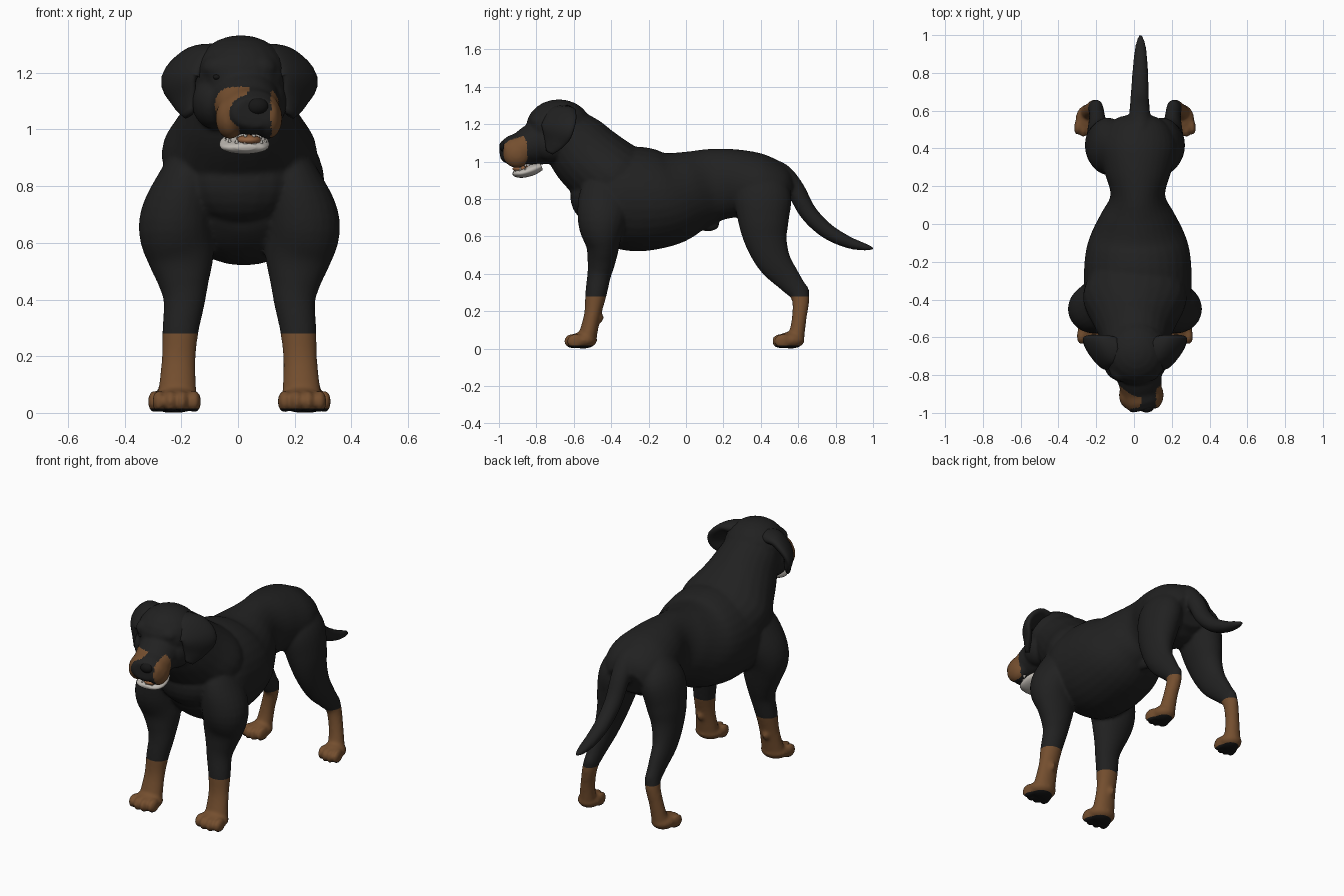
import bpy, bmesh, math
from mathutils import Vector, Matrix

cube = bpy.data.objects.get("Cube")
if cube:
    bpy.data.objects.remove(cube)


def material(name, rgb):
    m = bpy.data.materials.new(name)
    m.use_nodes = True
    m.diffuse_color = (*rgb, 1)
    m.node_tree.nodes["Principled BSDF"].inputs["Base Color"].default_value = (*rgb, 1)
    return m


black = material("black coat", (0.015, 0.015, 0.015))
tan = material("tan markings", (0.175, 0.077, 0.028))
dark = material("dark pads and nose", (0.008, 0.008, 0.008))
ivory = material("ivory jaw", (0.52, 0.49, 0.45))
rust = material("rust tongue", (0.28, 0.12, 0.05))


def spline(pts, steps=5):
    """Catmull-Rom interpolation of ring data."""
    p = [Vector(q) for q in pts]
    p = [p[0] * 2 - p[1]] + p + [p[-1] * 2 - p[-2]]
    out = []
    for a, b, c, d in zip(p, p[1:], p[2:], p[3:]):
        for i in range(steps):
            t = i / steps
            out.append(0.5 * (2 * b + (c - a) * t + (2 * a - 5 * b + 4 * c - d) * t * t
                              + (3 * b - a - 3 * c + d) * t ** 3))
    return out + [p[-2]]


def tube(bm, pts, axis=(1, 0, 0), sides=24):
    """Loft elliptical rings given as x, y, z, radius along axis, radius across."""
    rings = spline(pts)
    centres = [Vector(r[:3]) for r in rings]
    loops = []
    for i, r in enumerate(rings):
        t = (centres[min(i + 1, len(rings) - 1)] - centres[max(i - 1, 0)]).normalized()
        s = Vector(axis)
        s = (s - t * s.dot(t)).normalized()
        u = t.cross(s)
        loops.append([bm.verts.new(centres[i] + s * r[3] * math.cos(a) + u * r[4] * math.sin(a))
                      for a in (math.tau * k / sides for k in range(sides))])
    for a, b in zip(loops, loops[1:]):
        for k in range(sides):
            n = (k + 1) % sides
            bm.faces.new((a[k], a[n], b[n], b[k]))
    bm.faces.new(loops[0][::-1])
    bm.faces.new(loops[-1])


def ball(bm, centre, radii, yaw=0):
    bmesh.ops.create_uvsphere(bm, u_segments=20, v_segments=12, radius=1,
                              matrix=Matrix.Translation(centre) @ Matrix.Rotation(yaw, 4, "Z")
                              @ Matrix.Diagonal((*radii, 1)))


def mirror(bm):
    """Copy everything so far to the other side."""
    dup = bmesh.ops.duplicate(bm, geom=bm.verts[:] + bm.edges[:] + bm.faces[:])["geom"]
    for v in dup:
        if isinstance(v, bmesh.types.BMVert):
            v.co.x = 0.01 - v.co.x
    bmesh.ops.reverse_faces(bm, faces=[f for f in dup if isinstance(f, bmesh.types.BMFace)])


def finish(name, bm, mats):
    bmesh.ops.recalc_face_normals(bm, faces=bm.faces)
    for f in bm.faces:
        f.smooth = True
    me = bpy.data.meshes.new(name)
    bm.to_mesh(me)
    bm.free()
    for m in mats:
        me.materials.append(m)
    ob = bpy.data.objects.new(name, me)
    bpy.context.collection.objects.link(ob)
    return ob


body = bmesh.new()

# Front legs
tube(body, [(.13, -.38, .95, .07, .10), (.19, -.425, .81, .105, .145), (.23, -.45, .67, .13, .128),
            (.212, -.445, .55, .118, .09), (.202, -.453, .46, .09, .074), (.20, -.465, .39, .073, .063),
            (.213, -.482, .29, .064, .057), (.22, -.50, .18, .06, .045), (.225, -.53, .05, .07, .05)])
ball(body, (.225, -.462, .165), (.022, .022, .028))
# Hind legs with hocks
tube(body, [(.09, .40, .95, .06, .08), (.14, .41, .82, .105, .15), (.17, .415, .68, .10, .135),
            (.187, .43, .57, .08, .112), (.20, .475, .46, .06, .09), (.205, .555, .36, .044, .066),
            (.213, .61, .28, .04, .049), (.235, .605, .16, .041, .039), (.25, .585, .04, .05, .045)])
ball(body, (.208, .63, .305), (.03, .028, .04))
# Paws and toes
for x, y, w, splay in ((.225, -.55, .083, .03), (.253, .56, .066, .12)):
    ball(body, (x, y, .045), (w, .075, .045), splay)
    for k in (-1.5, -.5, .5, 1.5):
        reach = .063 - .014 * abs(k)
        ball(body, (x + k * w * .5 + splay * reach, y - reach, .04), (w * .29, .046, .04), splay)
# Brows and cheeks
ball(body, (.075, -.775, 1.215), (.065, .06, .05))
ball(body, (.09, -.72, 1.10), (.085, .11, .10))
mirror(body)

# Torso, hips and breast
sections = [(-.56, .90, .74, .10), (-.51, 1.0, .64, .18), (-.41, 1.07, .56, .27),
            (-.26, 1.08, .52, .285), (-.10, 1.06, .55, .265), (.04, 1.06, .635, .20),
            (.15, 1.07, .68, .145), (.27, 1.065, .70, .175), (.39, 1.04, .68, .205),
            (.49, .985, .69, .18), (.55, .90, .73, .12)]
tube(body, [(.02, y, (t + b) / 2, w, (t - b) / 2) for y, t, b, w in sections], sides=32)
ball(body, (.01, -.475, .82), (.20, .145, .16))
ball(body, (.02, .12, .665), (.03, .06, .038))
# Neck
tube(body, [(.005, -.28, .85, .25, .21), (.005, -.40, .92, .275, .205), (.005, -.51, 1.01, .222, .195),
            (.005, -.585, 1.09, .185, .18), (.005, -.65, 1.16, .165, .15)])
# Skull, muzzle and hanging upper lips
ball(body, (.01, -.68, 1.185), (.172, .175, .148))
tube(body, [(.015, -.72, 1.12, .14, .13), (.03, -.82, 1.09, .118, .112), (.04, -.89, 1.068, .108, .088),
            (.052, -.945, 1.06, .10, .077), (.06, -.985, 1.06, .078, .052)])
for x in (-.028, .105):
    ball(body, (x, -.905, 1.04), (.052, .075, .074))
# Tail
tube(body, [(.02, .42, .975, .06, .05), (.03, .51, .94, .062, .052), (.03, .583, .855, .056, .05),
            (.03, .652, .73, .05, .047), (.032, .75, .632, .045, .042), (.034, .86, .572, .038, .033),
            (.035, .95, .545, .027, .021), (.035, 1.004, .535, .008, .008)])

# Fuse the forms into one smooth skin
rough = finish("body_forms", body, [])
mod = rough.modifiers.new("fuse", "REMESH")
mod.mode = "VOXEL"
mod.voxel_size = 0.009
mod = rough.modifiers.new("relax", "SMOOTH")
mod.factor = 0.5
mod.iterations = 7
dg = bpy.context.evaluated_depsgraph_get()
fused = bpy.data.meshes.new_from_object(rough.evaluated_get(dg))
skin = bmesh.new()
skin.from_mesh(fused)
bpy.data.objects.remove(rough)
bpy.data.meshes.remove(fused)

# Coat markings: tan socks, dark soles, tan muzzle sides
for z in (.28, .016):
    bmesh.ops.bisect_plane(skin, geom=skin.verts[:] + skin.edges[:] + skin.faces[:],
                           plane_co=(0, 0, z), plane_no=(0, 0, 1))
for f in skin.faces:
    c = f.calc_center_median()
    patch = abs((c.y + .915) / .068) ** 2.5 + abs((c.z - 1.055) / .096) ** 2.5 < 1
    side = c.x < .005 + max(0, c.z - 1.07) * .5 or c.x > .116
    f.material_index = 2 if c.z < .016 else 1 if c.z < .28 or (patch and side) else 0
finish("body", skin, [black, tan, dark])

# Ears: flaps that lie against the head, flare outward and hang forward
ears = bmesh.new()
tube(ears, [(.09, -.66, 1.27, .06, .035), (.155, -.67, 1.255, .088, .036), (.213, -.685, 1.185, .108, .03),
            (.20, -.705, 1.11, .07, .022), (.183, -.73, 1.05, .024, .012)], axis=(.58, .82, 0))
mirror(ears)
finish("ears", ears, [black])

# Nose and eyes
nose = bmesh.new()
ball(nose, (.066, -.966, 1.082), (.042, .032, .032))
finish("nose", nose, [dark])
eyes = bmesh.new()
ball(eyes, (.085, -.826, 1.185), (.014, .01, .009))
mirror(eyes)
finish("eyes", eyes, [dark])

# Lower jaw with tongue and teeth
jaw = bmesh.new()
tube(jaw, [(.02, -.775, .975, .065, .022), (.022, -.82, .957, .086, .03), (.023, -.87, .94, .086, .026),
           (.024, -.905, .936, .07, .02), (.025, -.925, .938, .035, .01)])
finish("lower_jaw", jaw, [ivory])
tongue = bmesh.new()
ball(tongue, (.038, -.872, .962), (.045, .056, .02))
finish("tongue", tongue, [rust])
teeth = bmesh.new()
for k in range(-3, 4):
    a = k * math.radians(25)
    size = .034 if abs(k) == 2 else .02
    for z, flip in ((.958, 0), (.976, math.pi)):
        place = Matrix.Translation((.026 + .072 * math.sin(a), -.84 - .072 * math.cos(a), z))
        bmesh.ops.create_cone(teeth, cap_ends=True, segments=8, radius1=.01, radius2=.001, depth=size,
                              matrix=place @ Matrix.Rotation(flip, 4, "X"))
finish("teeth", teeth, [ivory])
